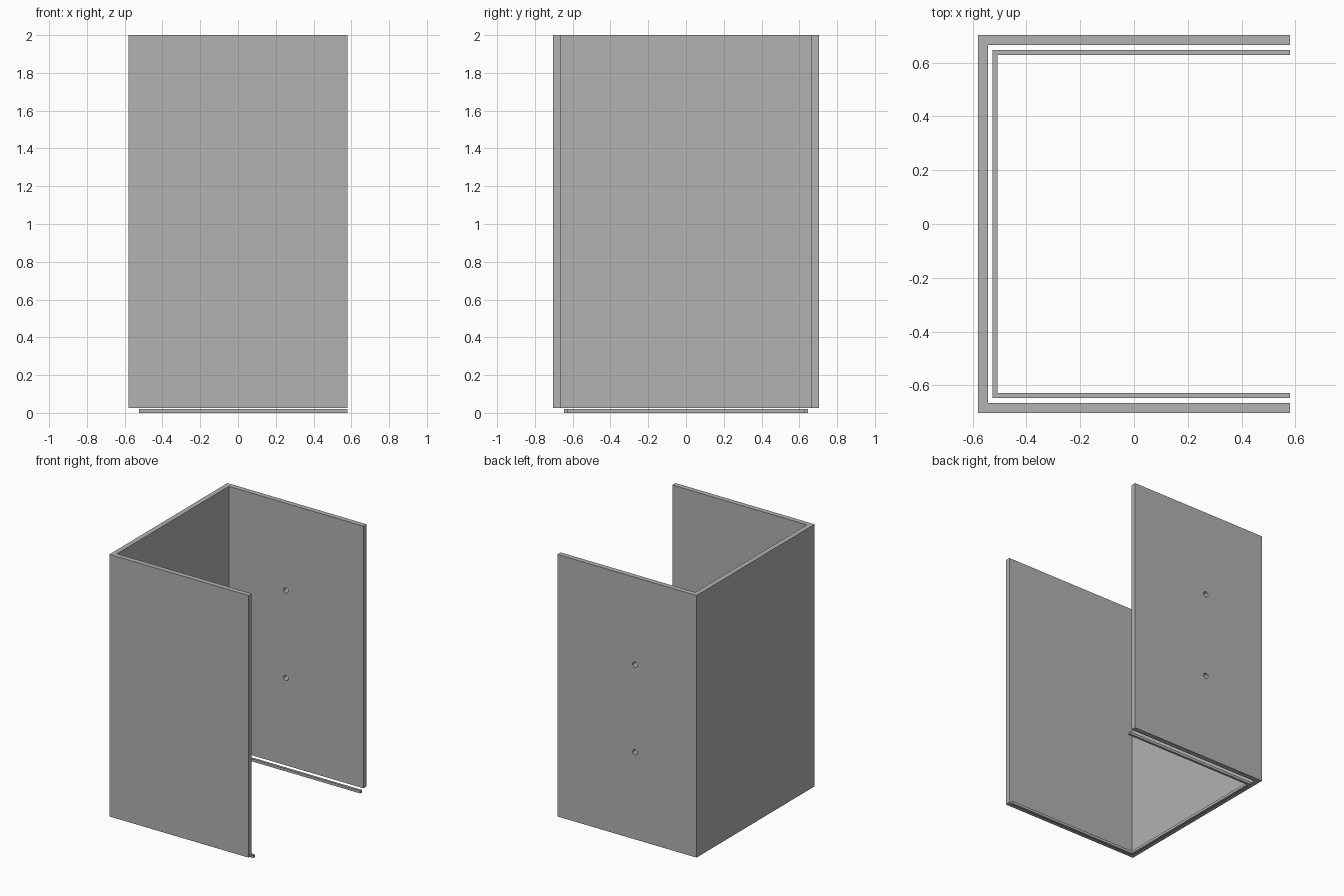
import bpy
import bmesh
import math

cube = bpy.data.objects.get("Cube")
if cube:
    bpy.data.objects.remove(cube, do_unlink=True)

# Single flat grey
grey = bpy.data.materials.new("plain_grey")
grey.use_nodes = True
colour = (0.445, 0.445, 0.445, 1)
grey.diffuse_color = colour
grey.node_tree.nodes["Principled BSDF"].inputs["Base Color"].default_value = colour


def add_object(name, bm):
    bmesh.ops.recalc_face_normals(bm, faces=bm.faces)
    mesh = bpy.data.meshes.new(name)
    bm.to_mesh(mesh)
    bm.free()
    mesh.materials.append(grey)
    obj = bpy.data.objects.new(name, mesh)
    bpy.context.collection.objects.link(obj)
    return obj


def u_channel(name, left, right, half, thick, bottom, top):
    """Extrude a U-shaped plan that is open towards +x."""
    inner, inner_half = left + thick, half - thick
    plan = [(right, -half), (right, -inner_half), (inner, -inner_half),
            (inner, inner_half), (right, inner_half), (right, half),
            (left, half), (left, -half)]
    bm = bmesh.new()
    face = bm.faces.new([bm.verts.new((x, y, bottom)) for x, y in plan])
    out = bmesh.ops.extrude_face_region(bm, geom=[face])
    verts = [v for v in out["geom"] if isinstance(v, bmesh.types.BMVert)]
    bmesh.ops.translate(bm, verts=verts, vec=(0, 0, top - bottom))
    return add_object(name, bm)


# Three-sided housing and the thin locating lip beneath it
walls = u_channel("housing_walls", -0.58, 0.58, 0.703, 0.038, 0.025, 2)
u_channel("bottom_lip", -0.525, 0.58, 0.646, 0.018, 0, 0.02)

# Two round screw holes through the back wall
for i, height in enumerate((0.683, 1.342)):
    bm = bmesh.new()
    bmesh.ops.create_cone(bm, cap_ends=True, segments=24,
                          radius1=0.02, radius2=0.02, depth=0.2)
    cutter = add_object(f"hole_cutter_{i + 1}", bm)
    cutter.location = (-0.067, 0.684, height)
    cutter.rotation_euler.x = math.pi / 2
    cutter.hide_render = True
    cutter.hide_viewport = True
    cut = walls.modifiers.new(f"screw_hole_{i + 1}", "BOOLEAN")
    cut.operation = "DIFFERENCE"
    cut.solver = "EXACT"
    cut.object = cutter
